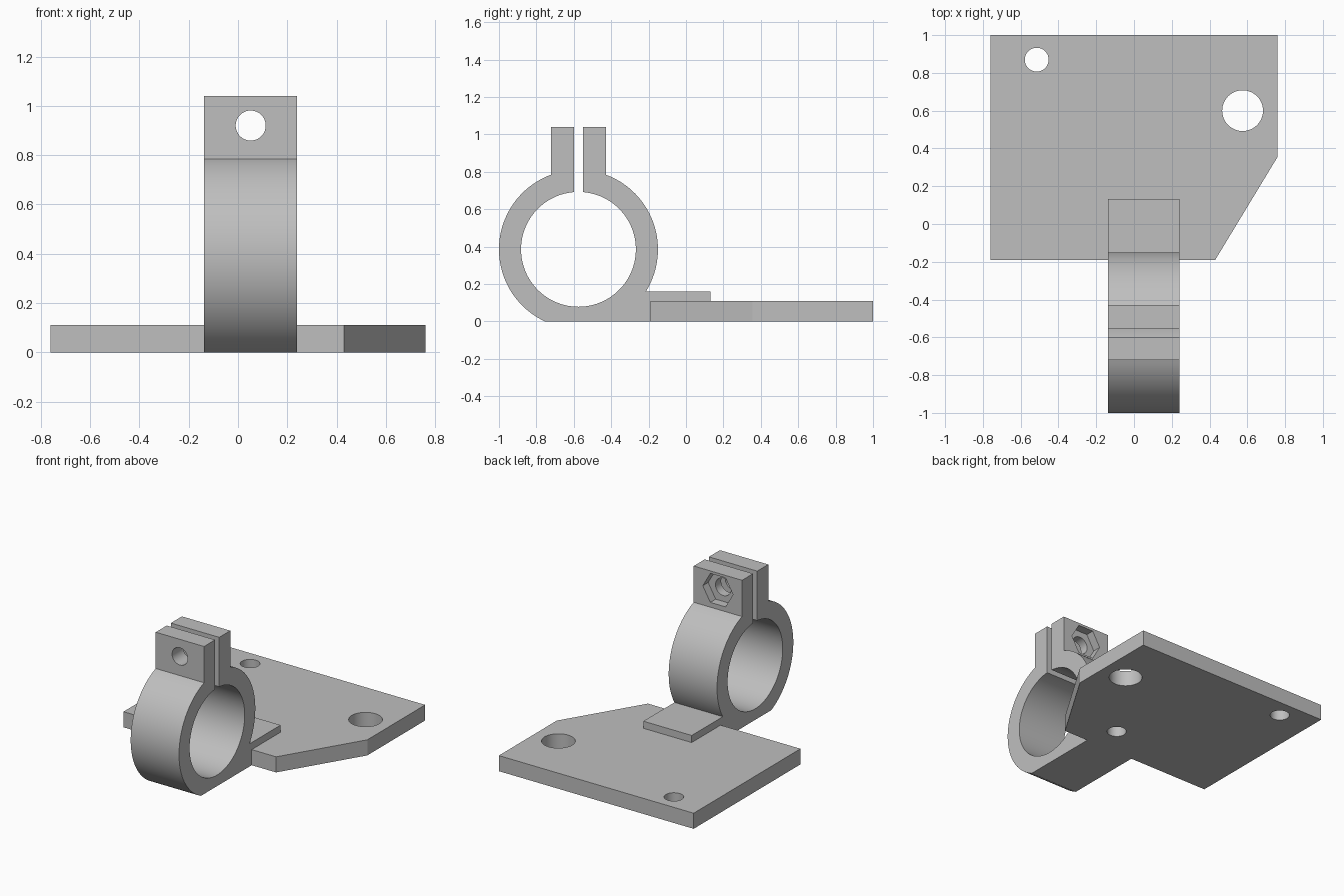
import bpy, bmesh, math
from mathutils import Vector

cube = bpy.data.objects.get("Cube")
if cube:
    bpy.data.objects.remove(cube, do_unlink=True)

grey = bpy.data.materials.new("light grey")
grey.use_nodes = True
COLOUR = (0.52, 0.52, 0.52, 1)
grey.diffuse_color = COLOUR
grey.node_tree.nodes["Principled BSDF"].inputs["Base Color"].default_value = COLOUR


def prism(name, points, direction):
    """Extrude a closed 3D outline along a direction."""
    bm = bmesh.new()
    face = bm.faces.new([bm.verts.new(p) for p in points])
    ext = bmesh.ops.extrude_face_region(bm, geom=[face])
    moved = [g for g in ext["geom"] if isinstance(g, bmesh.types.BMVert)]
    bmesh.ops.translate(bm, verts=moved, vec=Vector(direction))
    bmesh.ops.recalc_face_normals(bm, faces=bm.faces[:])
    mesh = bpy.data.meshes.new(name)
    bm.to_mesh(mesh)
    bm.free()
    mesh.materials.append(grey)
    ob = bpy.data.objects.new(name, mesh)
    bpy.context.collection.objects.link(ob)
    return ob


def arc(cx, cy, r, start, end, n):
    """Points along an arc, angles in degrees."""
    angles = [math.radians(start + (end - start) * i / n) for i in range(n + 1)]
    return [(cx + r * math.cos(a), cy + r * math.sin(a)) for a in angles]


def ring(cx, cy, r, n):
    return arc(cx, cy, r, 0, 360, n)[:-1]


def select(ob):
    bpy.ops.object.select_all(action="DESELECT")
    ob.select_set(True)
    bpy.context.view_layer.objects.active = ob


def cut(target, cutter):
    """Subtract the cutter, then discard it."""
    cutter.hide_render = True
    mod = target.modifiers.new("cut", "BOOLEAN")
    mod.operation, mod.solver, mod.object = "DIFFERENCE", "EXACT", cutter
    select(target)
    bpy.ops.object.modifier_apply(modifier=mod.name)
    bpy.data.objects.remove(cutter, do_unlink=True)


# Mounting plate with one clipped corner
THICK = 0.11
outline = [(-0.76, -0.19), (0.43, -0.19), (0.76, 0.355), (0.76, 1), (-0.76, 1)]
plate = prism("mounting_plate", [(x, y, 0) for x, y in outline], (0, 0, THICK))

# Screw holes; the one under the tongue is closed by it
for x, y, r in [(-0.515, 0.87, 0.063), (0.575, 0.6, 0.108), (0.165, 0.02, 0.063)]:
    hole = [(px, py, -0.1) for px, py in ring(x, y, r, 48)]
    cut(plate, prism("screw_hole_cutter", hole, (0, 0, 0.4)))

# Split clamp ring with ears, foot and tongue, as one side profile (y, z)
CY, CZ, R_OUT, R_IN = -0.575, 0.385, 0.425, 0.307
EAR, SLIT, TOP, TONGUE = 0.146, 0.023, 1.04, 0.16


def angle(offset, r):
    return math.degrees(math.acos(offset / r))


foot = 180 + math.degrees(math.asin(CZ / R_OUT))
heel = math.degrees(math.asin((TONGUE - CZ) / R_OUT))
slit = angle(SLIT, R_IN)
profile = arc(CY, CZ, R_OUT, foot, angle(-EAR, R_OUT), 48)
profile += [(CY - EAR, TOP), (CY - SLIT, TOP)]
profile += arc(CY, CZ, R_IN, 180 - slit, 360 + slit, 96)
profile += [(CY + SLIT, TOP), (CY + EAR, TOP)]
profile += arc(CY, CZ, R_OUT, angle(EAR, R_OUT), heel, 36)
profile += [(0.132, TONGUE), (0.132, THICK), (-0.19, THICK), (-0.19, 0)]
X0, X1 = -0.137, 0.24
clamp = prism("split_clamp", [(X0, y, z) for y, z in profile], (X1 - X0, 0, 0))

# Bolt hole through both ears, hexagonal nut pocket in the rear ear
BX, BZ = (X0 + X1) / 2, 0.92
bolt = [(x, -1.1, z) for x, z in ring(BX, BZ, 0.061, 48)]
cut(clamp, prism("bolt_hole_cutter", bolt, (0, 1, 0)))
nut = [(x, CY + EAR - 0.06, z) for x, z in ring(BX, BZ, 0.118, 6)]
cut(clamp, prism("nut_pocket_cutter", nut, (0, 0.3, 0)))

for ob in (plate, clamp):
    select(ob)
    bpy.ops.object.shade_smooth_by_angle(angle=math.radians(25))
